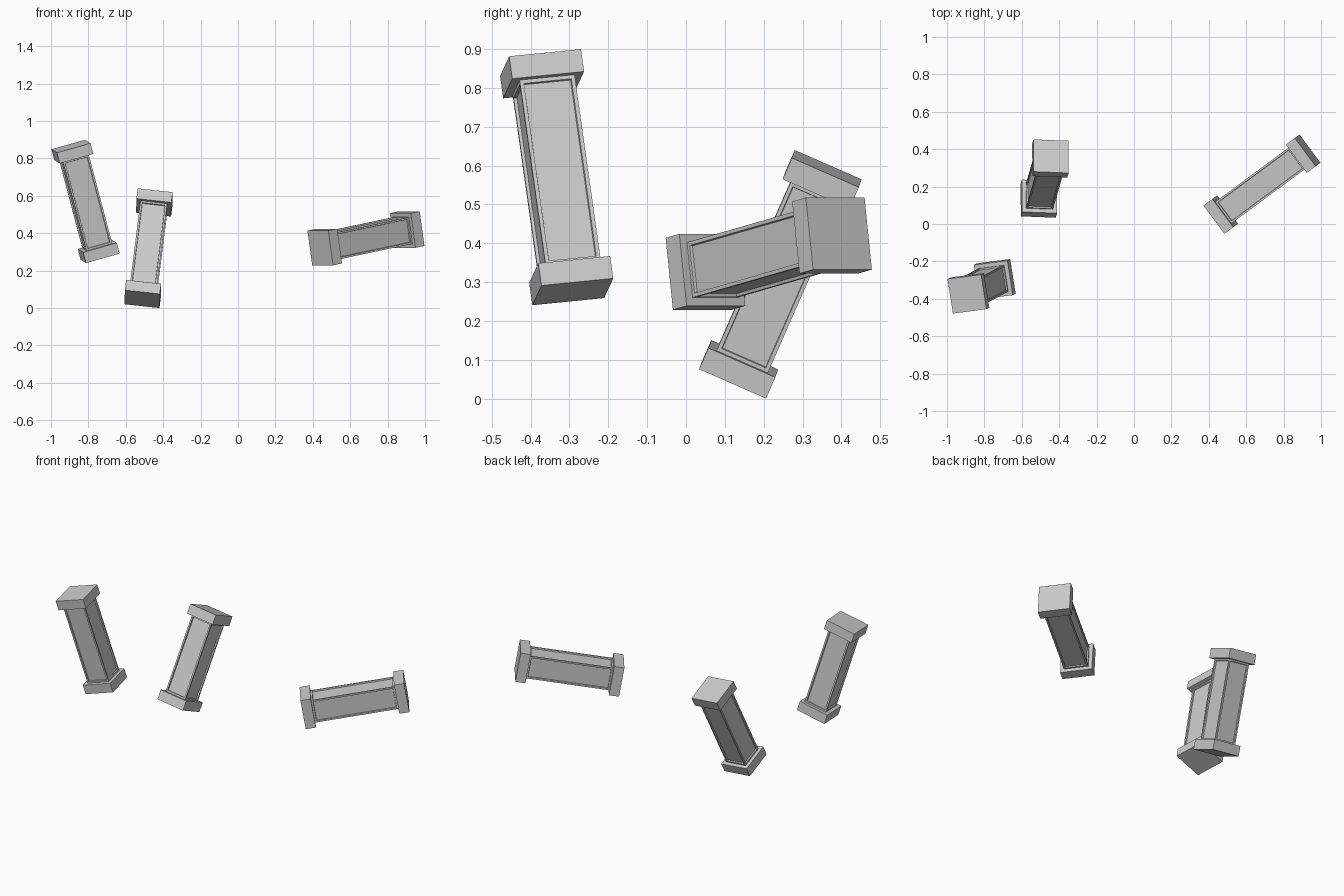
import bpy, bmesh
from mathutils import Vector, Matrix

if "Cube" in bpy.data.objects:
    bpy.data.objects.remove(bpy.data.objects["Cube"])

BLOCK_W, BLOCK_H, SHAFT_W = 0.188, 0.06, 0.144


def make_box(name, size, centre_z, frame, panels=False):
    """Box in the pillar's own frame, optionally with sunken side panels."""
    bm = bmesh.new()
    bmesh.ops.create_cube(bm, size=1.0)
    bmesh.ops.scale(bm, vec=size, verts=bm.verts)
    bm.normal_update()
    if panels:
        sides = [f for f in bm.faces if abs(f.normal.z) < 0.5]
        bmesh.ops.inset_individual(bm, faces=sides, thickness=0.014)
        bm.normal_update()
        bmesh.ops.inset_individual(bm, faces=sides, thickness=0.002, depth=-0.008)
    bmesh.ops.translate(bm, vec=(0, 0, centre_z), verts=bm.verts)
    mesh = bpy.data.meshes.new(name)
    bm.to_mesh(mesh)
    bm.free()
    obj = bpy.data.objects.new(name, mesh)
    obj.matrix_world = frame
    bpy.context.collection.objects.link(obj)
    return obj


def make_pillar(name, centre, axis, side, length):
    # frame whose z runs along the pillar and x along one block edge
    z = Vector(axis).normalized()
    x = Vector(side)
    x = (x - z * x.dot(z)).normalized()
    y = z.cross(x)
    frame = Matrix.Translation(centre) @ Matrix((x, y, z)).transposed().to_4x4()
    end = (length - BLOCK_H) / 2
    block = (BLOCK_W, BLOCK_W, BLOCK_H)
    make_box(name + "_base", block, -end, frame)
    make_box(name + "_cap", block, end, frame)
    make_box(name + "_shaft", (SHAFT_W, SHAFT_W, length - 2 * BLOCK_H), 0, frame, True)


# three loose, tilted pillars
make_pillar("left_pillar", (-0.815, -0.333, 0.57),
            (-0.253, -0.135, 0.958), (0.95, 0.125, 0.26), 0.616)
make_pillar("middle_pillar", (-0.478, 0.243, 0.32),
            (0.115, 0.40, 0.91), (0.99, -0.04, -0.112), 0.598)
make_pillar("right_pillar", (0.684, 0.213, 0.373),
            (0.793, 0.586, 0.168), (-0.111, 0.15, 0.0), 0.616)
